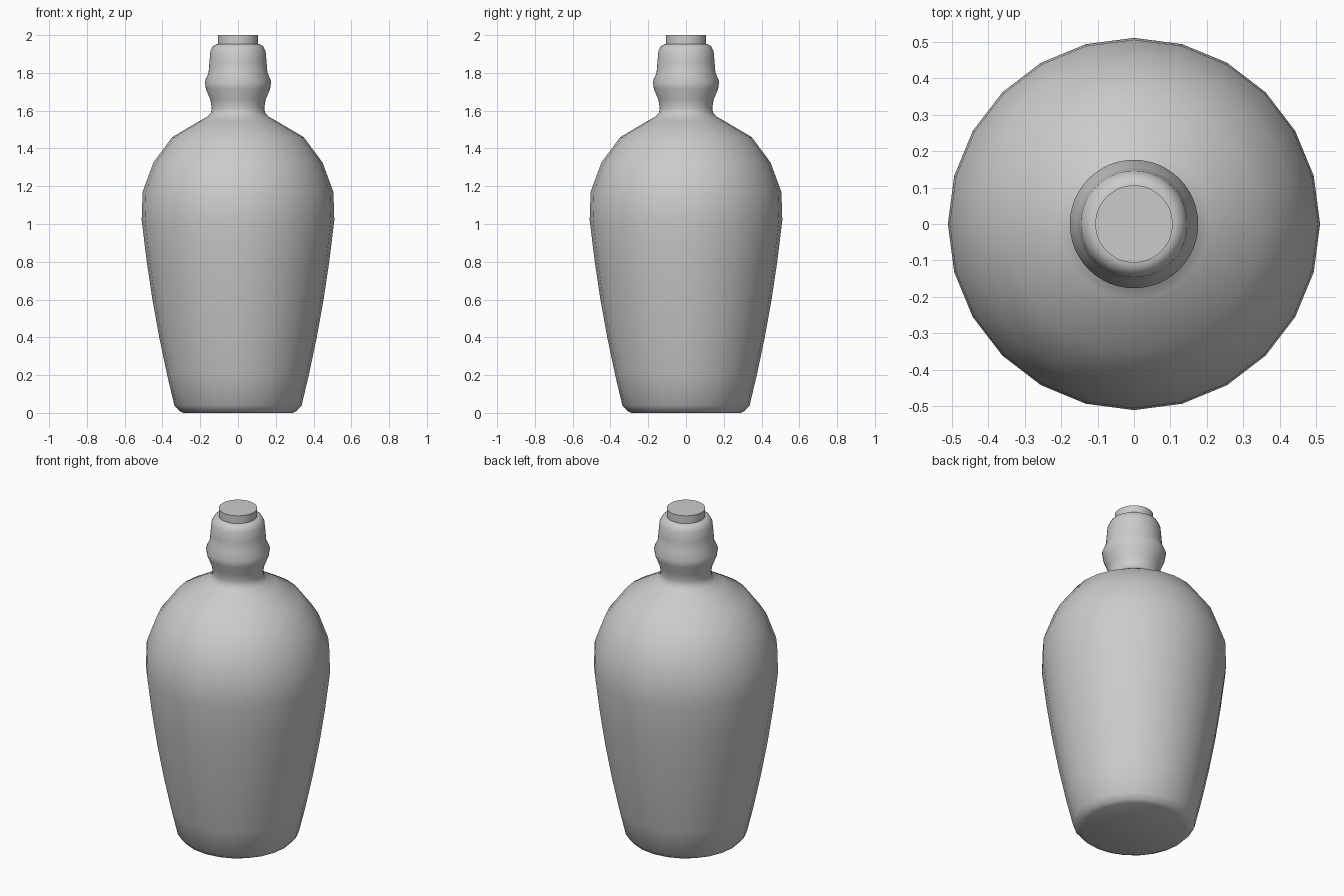
import bpy, bmesh, math

if "Cube" in bpy.data.objects:
    bpy.data.objects.remove(bpy.data.objects["Cube"])


def lathe(name, profile, segments, angle):
    """Revolve an (r, z) profile around z, closing both ends."""
    bm = bmesh.new()
    rings = []
    for r, z in profile:
        rings.append([bm.verts.new((r * math.cos(2 * math.pi * i / segments),
                                    r * math.sin(2 * math.pi * i / segments), z))
                      for i in range(segments)])
    for a, b in zip(rings, rings[1:]):
        for i in range(segments):
            j = (i + 1) % segments
            bm.faces.new((a[i], a[j], b[j], b[i]))
    bm.faces.new(rings[0][::-1])
    bm.faces.new(rings[-1])
    mesh = bpy.data.meshes.new(name)
    bm.to_mesh(mesh)
    bm.free()
    obj = bpy.data.objects.new(name, mesh)
    bpy.context.collection.objects.link(obj)
    bpy.ops.object.select_all(action='DESELECT')
    obj.select_set(True)
    bpy.context.view_layer.objects.active = obj
    bpy.ops.object.shade_smooth_by_angle(angle=math.radians(angle))
    return obj


# Bottle body: chamfered foot, flaring wall, rounded shoulder
lathe("bottle_body", [
    (0.29, 0.0), (0.31, 0.01), (0.337, 0.04), (0.375, 0.2), (0.417, 0.4),
    (0.453, 0.6), (0.483, 0.8), (0.51, 1.02), (0.505, 1.17), (0.448, 1.325),
    (0.348, 1.46), (0.20, 1.547), (0.13, 1.58)], 24, 60)

# Neck with bulging collar and rounded lip
lathe("bottle_neck", [
    (0.20, 1.547), (0.16, 1.57), (0.143, 1.59), (0.139, 1.615), (0.147, 1.66),
    (0.17, 1.715), (0.176, 1.755), (0.156, 1.80), (0.151, 1.86), (0.146, 1.915),
    (0.132, 1.942), (0.115, 1.952), (0.10, 1.953)], 48, 60)

# Stopper pushed into the neck
lathe("stopper", [(0.106, 1.90), (0.106, 2.0)], 48, 30)
